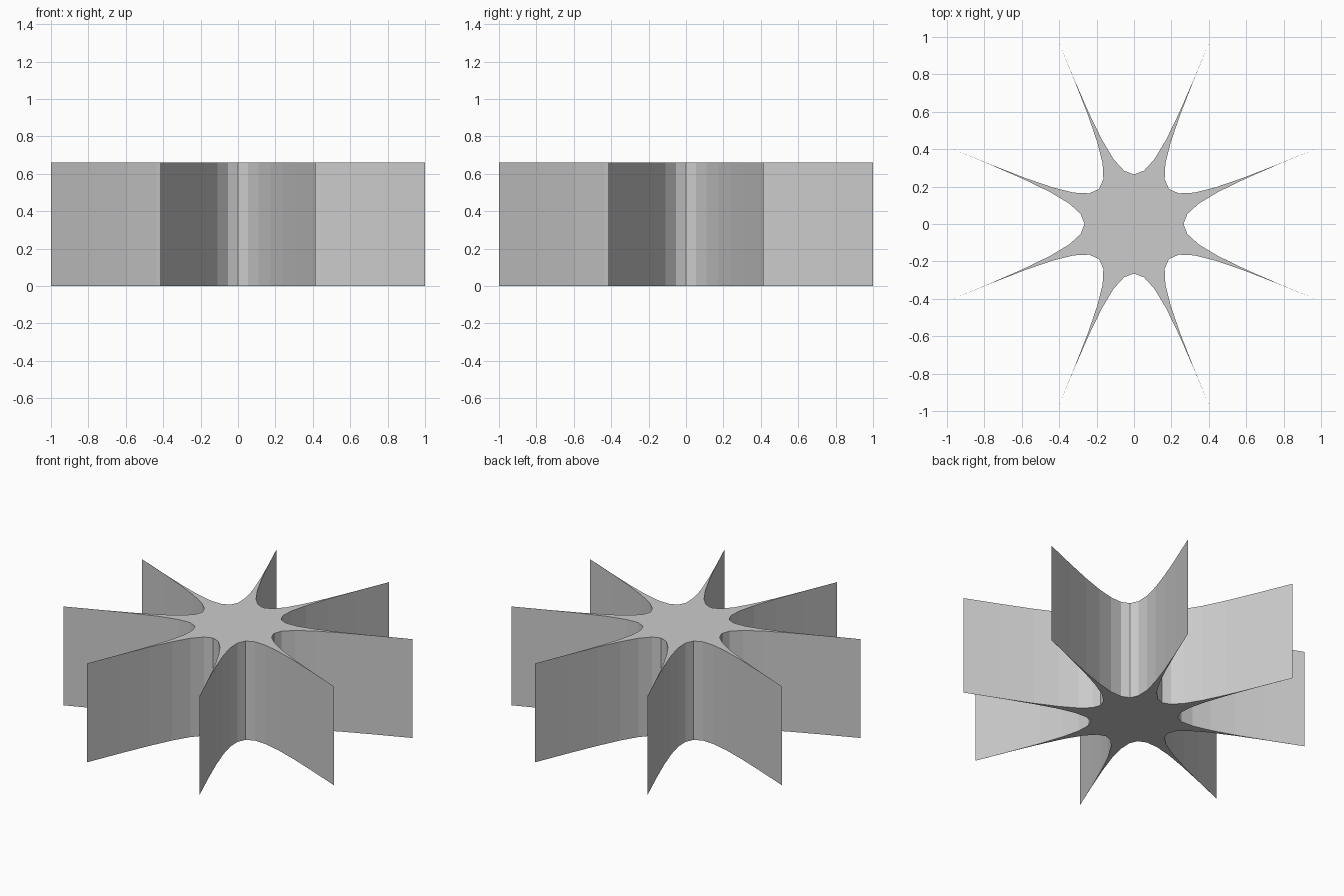
import bpy, bmesh, math
from mathutils import Vector

if "Cube" in bpy.data.objects:
    bpy.data.objects.remove(bpy.data.objects["Cube"])

ARMS, STEPS, HEIGHT = 8, 12, 0.66
TIP_R = 1.0 / math.cos(math.pi / 8)   # tips sit at (1, 0.41) and its rotations
CTRL_R = 0.021                        # curve handles lie just off the centre


def polar(r, a):
    return Vector((r * math.cos(a), r * math.sin(a), 0))


# Outline: concave curves running from tip to tip
outline = []
for i in range(ARMS):
    a = math.pi / 8 + i * math.pi / 4
    b = a + math.pi / 4
    p0, p1, p2, p3 = polar(TIP_R, a), polar(CTRL_R, a), polar(CTRL_R, b), polar(TIP_R, b)
    for k in range(STEPS):
        t = k / STEPS
        s = 1 - t
        outline.append(s**3 * p0 + 3 * s * s * t * p1 + 3 * s * t * t * p2 + t**3 * p3)

# Star prism: fanned caps joined by flat side faces
bm = bmesh.new()
up = Vector((0, 0, HEIGHT))
low = [bm.verts.new(p) for p in outline]
high = [bm.verts.new(p + up) for p in outline]
low_mid, high_mid = bm.verts.new((0, 0, 0)), bm.verts.new(up)
n = len(outline)
for i in range(n):
    j = (i + 1) % n
    bm.faces.new((low[i], low[j], high[j], high[i]))
    bm.faces.new((high_mid, high[i], high[j]))
    bm.faces.new((low_mid, low[j], low[i]))
mesh = bpy.data.meshes.new("star_prism")
bm.to_mesh(mesh)
bm.free()
bpy.context.collection.objects.link(bpy.data.objects.new("star_prism", mesh))
